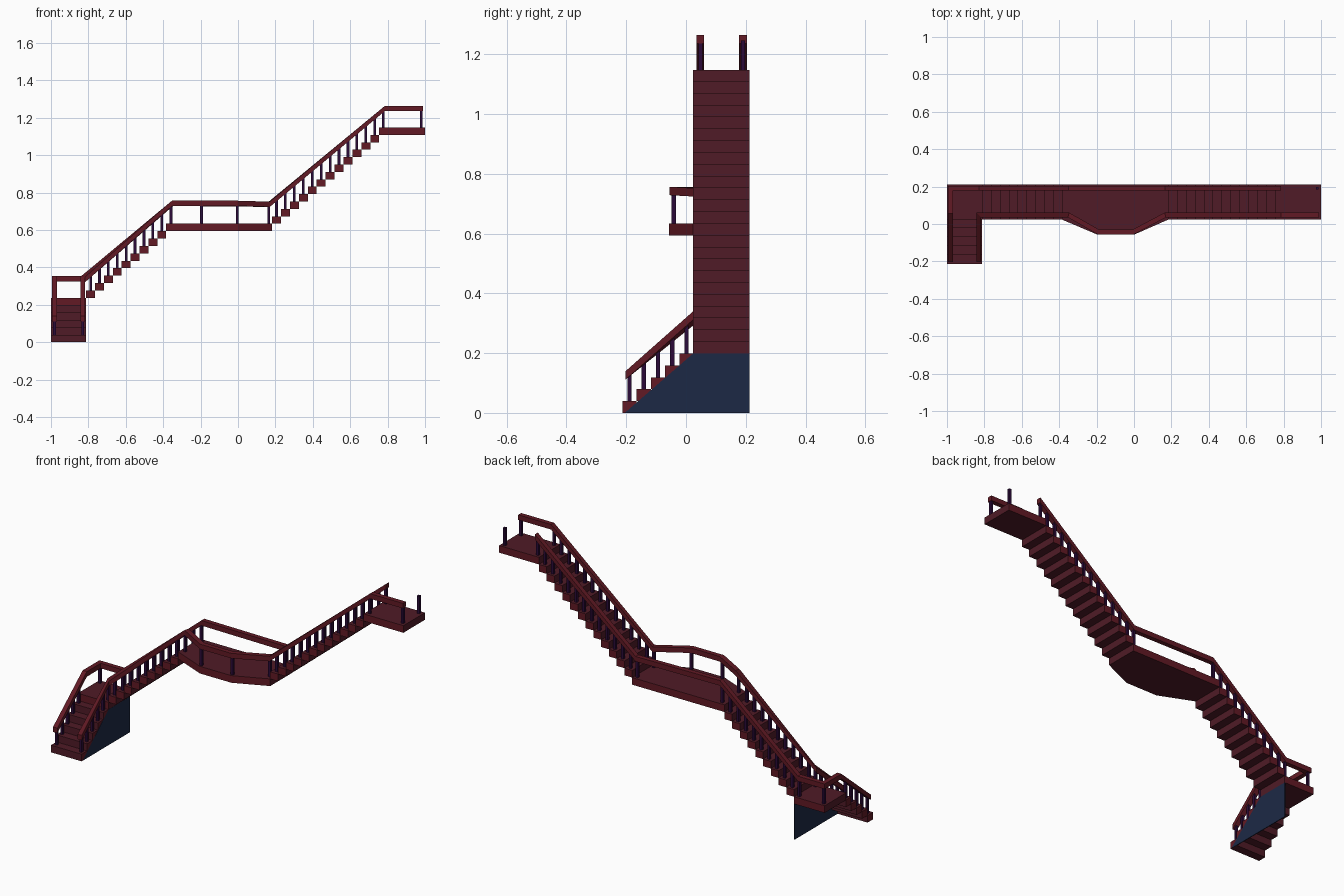
import bpy, bmesh
from mathutils import Vector

if "Cube" in bpy.data.objects:
    bpy.data.objects.remove(bpy.data.objects["Cube"])

R = 1.148 / 29          # riser height
T = 0.0478              # tread depth
X0, X1 = -1.0, -0.812   # lower flight width
Y0, Y1 = 0.023, 0.212   # main run width
RAIL_H = 0.102          # rail centre above landing


def material(name, rgb):
    m = bpy.data.materials.new(name)
    m.diffuse_color = (*rgb, 1)
    m.use_nodes = True
    m.node_tree.nodes["Principled BSDF"].inputs["Base Color"].default_value = m.diffuse_color
    return m


SLAB = material("maroon slab", (0.080, 0.011, 0.020))
RAIL = material("red rail", (0.122, 0.010, 0.018))
POST = material("dark purple post", (0.024, 0.003, 0.040))
BLUE = material("navy panel", (0.012, 0.022, 0.060))


def finish(bm, name, mat, side_axis=None):
    """Make the object; faces along side_axis take the red edge colour."""
    bmesh.ops.recalc_face_normals(bm, faces=bm.faces)
    bm.normal_update()
    if side_axis is not None:
        for f in bm.faces:
            if abs(f.normal[side_axis]) > 0.7:
                f.material_index = 1
    me = bpy.data.meshes.new(name)
    bm.to_mesh(me)
    bm.free()
    me.materials.append(mat)
    if side_axis is not None:
        me.materials.append(RAIL)
    ob = bpy.data.objects.new(name, me)
    bpy.context.collection.objects.link(ob)
    return ob


def add_box(bm, lo, hi):
    lo, hi = Vector(lo), Vector(hi)
    vs = bmesh.ops.create_cube(bm, size=1)["verts"]
    bmesh.ops.scale(bm, vec=hi - lo, verts=vs)
    bmesh.ops.translate(bm, vec=(lo + hi) / 2, verts=vs)


def prism(name, pts, offset, mat, side_axis=None):
    bm = bmesh.new()
    f = bm.faces.new([bm.verts.new(p) for p in pts])
    ext = bmesh.ops.extrude_face_region(bm, geom=[f], use_keep_orig=True)
    moved = [g for g in ext["geom"] if isinstance(g, bmesh.types.BMVert)]
    bmesh.ops.translate(bm, vec=offset, verts=moved)
    finish(bm, name, mat, side_axis)


def sweep_rail(name, pts, w=0.026, h=0.028):
    """Rectangular rail with upright section, mitred in plan."""
    bm = bmesh.new()
    pts = [Vector(p) for p in pts]
    rings = []
    for i, p in enumerate(pts):
        sides = []
        for a, b in ((i - 1, i), (i, i + 1)):
            if a >= 0 and b < len(pts):
                d = (pts[b] - pts[a]).to_2d().normalized()
                sides.append(Vector((-d.y, d.x)))
        m = sum(sides, Vector((0, 0))).normalized()
        m = m * (w / 2) / m.dot(sides[0])
        s, u = Vector((m.x, m.y, 0)), Vector((0, 0, h / 2))
        rings.append([bm.verts.new(q) for q in (p - s - u, p + s - u, p + s + u, p - s + u)])
    for a, b in zip(rings, rings[1:]):
        for k in range(4):
            bm.faces.new((a[k], a[(k + 1) % 4], b[(k + 1) % 4], b[k]))
    bm.faces.new(rings[0])
    bm.faces.new(rings[-1])
    finish(bm, name, RAIL)


# Flights of solid block steps
XA, XB, XC = -0.384, 0.182, 0.755
bm = bmesh.new()
for i in range(5):
    y = -0.213 + i * T
    add_box(bm, (X0, y, i * R), (X1, min(y + T, Y0 + 0.002), (i + 1) * R))
finish(bm, "lower_flight_steps", SLAB, 0)

for name, xs, xe, first, n in (("middle_flight_steps", X1, XA, 6, 9),
                               ("upper_flight_steps", XB, XC, 16, 12)):
    bm = bmesh.new()
    d = (xe - xs) / n
    for i in range(n):
        add_box(bm, (xs + i * d, Y0, (first + i) * R), (xs + (i + 1) * d, Y1, (first + i + 1) * R))
    finish(bm, name, SLAB, 1)

# Landings
bm = bmesh.new()
add_box(bm, (X0, Y0, 5 * R), (X1, Y1, 6 * R))
finish(bm, "lower_landing", SLAB, 1)
prism("bay_landing", [(x, y, 15 * R) for x, y in
                      ((XA, Y1), (XA, Y0), (-0.195, -0.057), (0.0, -0.057), (XB, Y0), (XB, Y1))],
      (0, 0, R), SLAB, 1)
bm = bmesh.new()
add_box(bm, (XC, Y0, 28 * R), (1.0, Y1, 29 * R))
finish(bm, "top_landing", SLAB, 1)

# Side panel below the lower flight
prism("side_panel", [(X1 - 0.004, y, z) for y, z in
                     ((-0.205, 0), (Y1, 0), (Y1, 5 * R), (Y0, 5 * R))], (0.0045, 0, 0), BLUE)

# Handrails
XL, XR, YF, YB = -0.981, -0.830, 0.048, 0.191
Z1, Z2, Z3 = 6 * R + RAIL_H, 16 * R + RAIL_H + 0.007, 29 * R + RAIL_H
BASE = (-0.203, 0.125)
S1, S2, S3 = -0.350, 0.167, 0.786     # rail bends along x
sweep_rail("front_handrail", [
    (XR, *BASE), (XR, YF, Z1 - 0.004), (S1, YF, Z2), (-0.190, -0.043, Z2), (-0.005, -0.043, Z2),
    (S2, YF, Z2 - 0.005), (S3, YF, Z3), (0.988, YF, Z3)])
sweep_rail("back_handrail", [
    (XL, *BASE), (XL, YF + 0.008, Z1), (XL, YB, Z1), (XR, YB, Z1), (S1, YB, Z2),
    (S2, YB, Z2 - 0.005), (S3, YB, Z3)])

# Balusters
bm = bmesh.new()
P = 0.007


def post(x, y, z0, z1):
    add_box(bm, (x - P, y - P, z0), (x + P, y + P, z1))


def lerp(t, a, b, za, zb):
    return za + (t - a) / (b - a) * (zb - za)


for i in range(5):
    y = -0.213 + (i + 0.5) * T
    for x in (XL, XR):
        post(x, y, (i + 1) * R, lerp(y, BASE[0], YF, BASE[1], Z1 - 0.008))
for y in (YF, YB):
    for i in range(9):
        x = X1 + (i + 0.5) * (XA - X1) / 9
        post(x, y, (7 + i) * R, lerp(x, XR, S1, Z1, Z2) - 0.003)
    for i in range(12):
        x = XB + (i + 0.5) * (XC - XB) / 12
        post(x, y, (17 + i) * R, lerp(x, S2, S3, Z2, Z3) - 0.003)
    # landing corner posts
    post(S1 - 0.008, y, 16 * R, Z2 - 0.008)
    post(S2 - 0.003, y, 16 * R, Z2 - 0.006)
    post(S3 - 0.010, y, 29 * R, Z3 - 0.010)
    post(0.979, y, 29 * R, Z3 - 0.004)
    post(XR, y, 6 * R, Z1 - 0.006)
post(XL, YB, 6 * R, Z1)
for x in (-0.195, -0.005):
    post(x, -0.041, 16 * R, Z2)
finish(bm, "balusters", POST)
